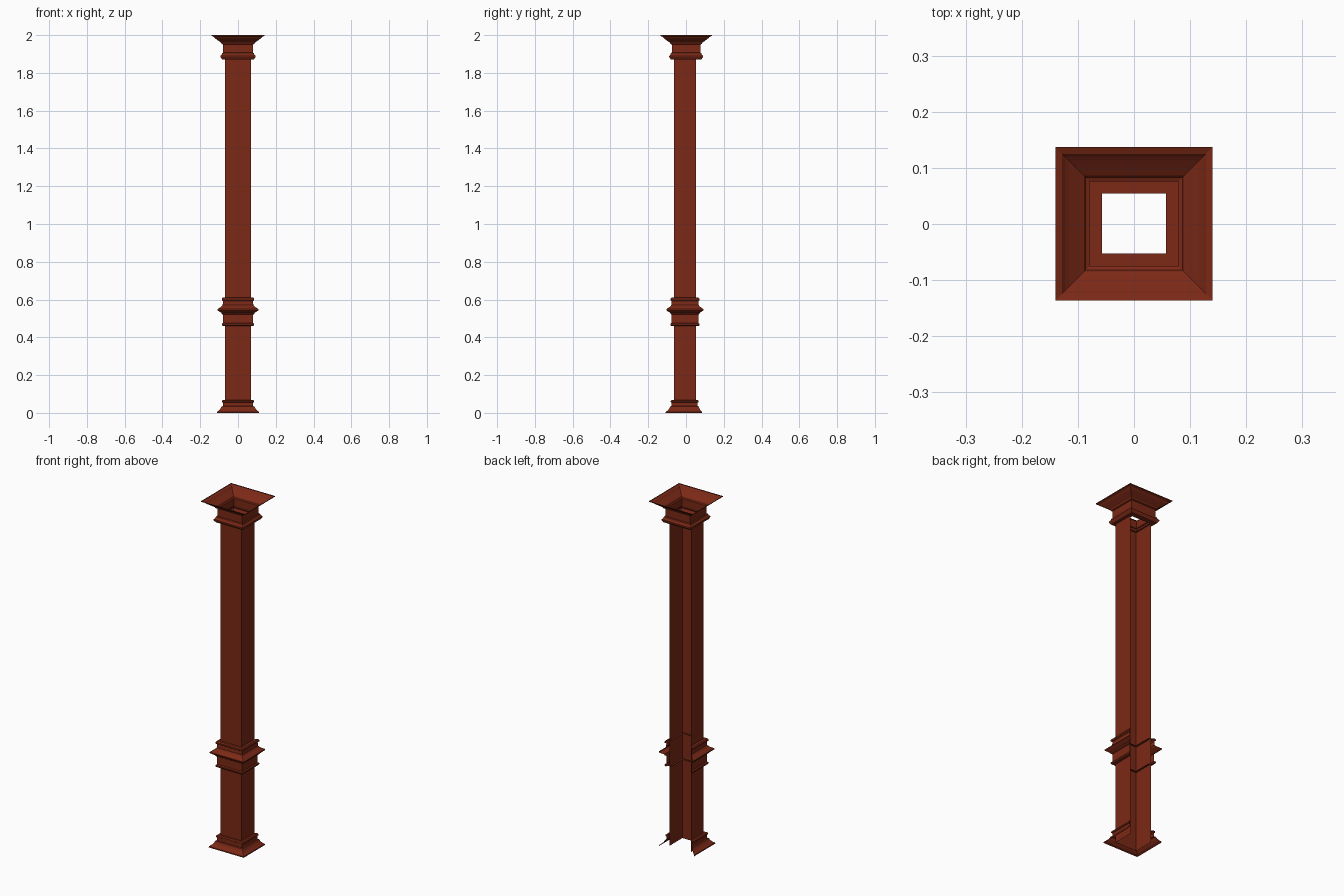
import bpy

# Footprint of the square post
HX, FRONT, BACK = 0.068, -0.064, 0.053

wood = bpy.data.materials.new("red_wood")
wood.diffuse_color = (0.2, 0.022, 0.008, 1)


def sweep(name, profile, back=BACK, closed=False, back_scale=1.0):
    """Carry a (outward offset, height) profile round the post with mitred corners."""
    verts, faces = [], []
    for o, z in profile:
        yb = back + o * back_scale
        yf = FRONT - o
        x = HX + o
        verts += [(-x, yb, z), (-x, yf, z), (x, yf, z), (x, yb, z)]
    for r in range(len(profile) - 1):
        for s in range(4 if closed else 3):
            a, b = r * 4 + s, r * 4 + (s + 1) % 4
            faces.append((a, b, b + 4, a + 4))
    mesh = bpy.data.meshes.new(name)
    mesh.from_pydata(verts, [], faces)
    mesh.materials.append(wood)
    obj = bpy.data.objects.new(name, mesh)
    bpy.context.collection.objects.link(obj)
    return obj


# Three-sided shaft, open at the back
sweep("shaft", [(0, 0), (0, 1.875)])

# Base moulding, open at the back
sweep("base_moulding", [
    (0.044, 0), (0.043, 0.006), (0.034, 0.012), (0.025, 0.022),
    (0.019, 0.034), (0.012, 0.036), (0.012, 0.054), (0.017, 0.057),
    (0.017, 0.064), (0.011, 0.069), (0, 0.069)], back_scale=0.75)

# Middle band, open at the back
sweep("middle_band", [
    (-0.011, 0.46), (0.014, 0.46), (0.018, 0.465), (0.018, 0.472),
    (0.012, 0.476), (0.012, 0.52), (0.018, 0.523), (0.020, 0.530),
    (0.030, 0.536), (0.040, 0.543), (0.040, 0.549), (0.030, 0.556),
    (0.020, 0.563), (0.013, 0.572), (0.012, 0.592), (0.018, 0.596),
    (0.018, 0.604), (0.013, 0.61), (-0.011, 0.61)])

# Capital, running round all four sides and open on top
sweep("capital", [
    (-0.011, 1.872), (0.017, 1.872), (0.025, 1.884), (0.025, 1.890),
    (0.018, 1.897), (0.016, 1.905), (0.011, 1.907), (0.011, 1.95),
    (0.018, 1.953), (0.021, 1.960), (0.030, 1.966), (0.048, 1.979),
    (0.055, 1.985), (0.060, 1.991), (0.072, 1.996), (0.072, 2.0)],
    back=0.065, closed=True)
